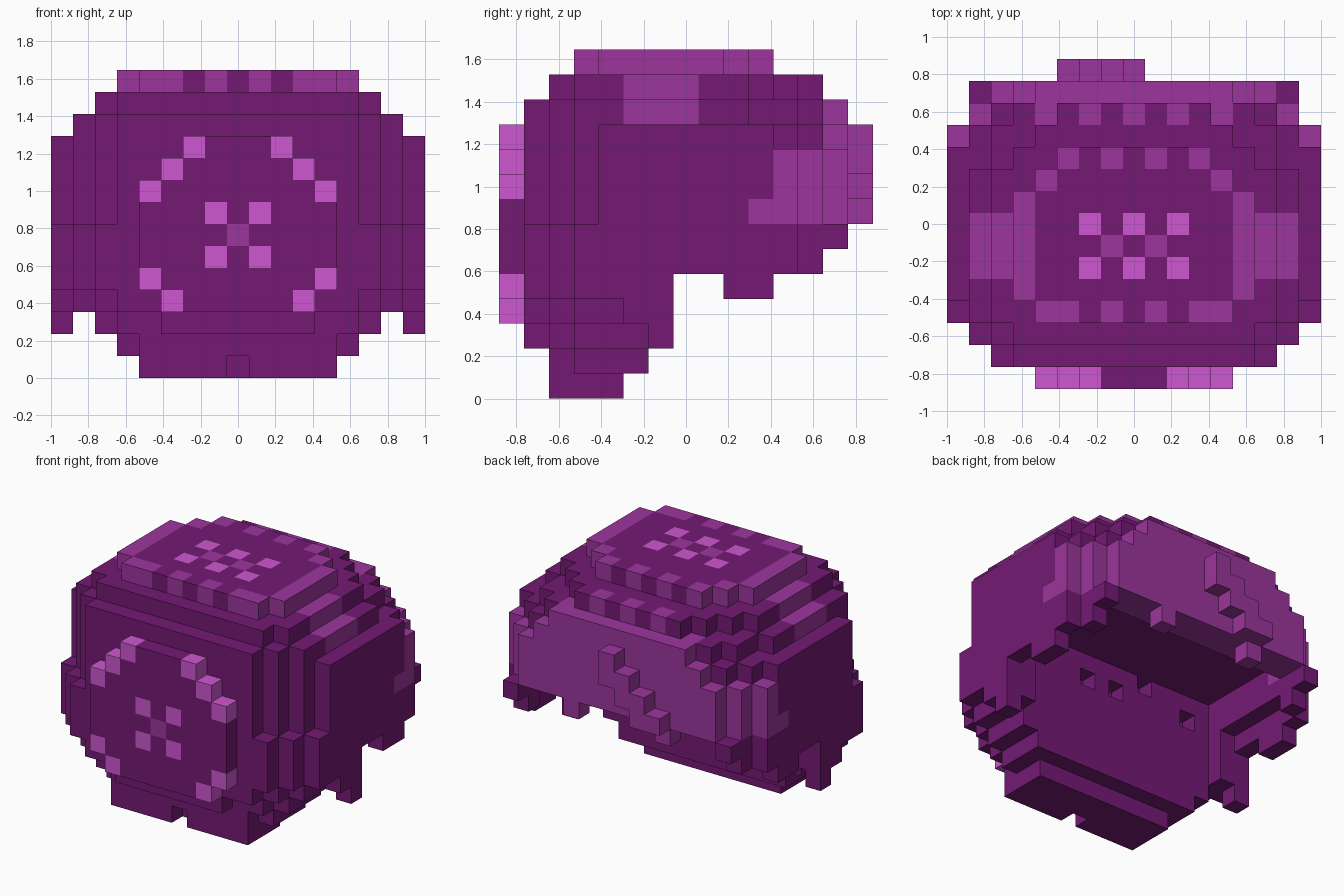
import bpy, bmesh

if "Cube" in bpy.data.objects:
    bpy.data.objects.remove(bpy.data.objects["Cube"])

U = 2 / 17          # block size
DARK, MID, BRIGHT = 0, 1, 2


def material(name, rgb):
    m = bpy.data.materials.new(name)
    m.diffuse_color = (*rgb, 1)
    m.use_nodes = True
    m.node_tree.nodes["Principled BSDF"].inputs["Base Color"].default_value = m.diffuse_color
    return m


MATS = [material("deep_purple", (0.174, 0.010, 0.174)),
        material("mid_purple", (0.335, 0.036, 0.335)),
        material("bright_orchid", (0.61, 0.095, 0.63))]

blocks = {}         # (x, y, z) -> (part, colour); x is counted from the middle


def row(part, z, y0, y1, half, colour=DARK, inner=0):
    """Mirrored rows of blocks, from inner to half on both sides."""
    for y in range(y0, y1 + 1):
        for x in range(-half, half + 1):
            if abs(x) >= inner:
                blocks[x, y, z] = (part, colour)


def paint(test, colour):
    for k, (part, _) in list(blocks.items()):
        if test(abs(k[0]), k[1], k[2]):
            blocks[k] = (part, colour)


# Chin and cheeks: stepped rows (first y, last y, half width) per height
low = [(1, 1, 6), (2, 2, 7), (3, 5, 8)]
chin = {0: [(2, 4, 4)],
        1: [(2, 2, 4), (3, 5, 5)],
        2: [(1, 1, 3), (2, 2, 5), (3, 5, 6)],
        3: [(1, 1, 5), (2, 2, 6), (3, 5, 7)],
        4: low, 5: low, 6: low}
for z, rows in chin.items():
    for r in rows:
        row("chin", z, *r)
del blocks[0, 2, 0]

# Cap: stepped dome
body = [(1, 1, 5), (2, 2, 6), (3, 3, 7), (4, 11, 8), (12, 12, 7), (13, 13, 6)]
cap = {7: body, 8: body, 9: body,
       10: [(1, 1, 5), (2, 2, 6), (3, 3, 7), (4, 10, 8), (11, 11, 7),
            (12, 12, 6), (13, 13, 5)],
       11: [(1, 1, 5), (2, 2, 6), (3, 9, 7), (10, 11, 6), (12, 12, 5), (13, 13, 4)],
       12: [(2, 2, 5), (3, 9, 6), (10, 10, 5), (11, 11, 4), (12, 12, 3)]}
for z, rows in cap.items():
    for r in rows:
        row("cap", z, *r)
# Hollow under the cap
for y in range(6, 12):
    for x in range(-6, 7):
        del blocks[x, y, 7]
# Shallow pits in the inner wall
for x, z in ((2, 6), (0, 6), (-2, 7), (-5, 6)):
    del blocks[x, 5, z]

# Top slab
for r in ((3, 3, 4), (4, 8, 5), (9, 9, 4), (10, 10, 3)):
    row("top_slab", 13, *r)

# Side walls, hanging tips and back teeth
for z in (3, 4, 5, 6):
    row("side_walls", z, 6, 6, 8, inner=7)
row("side_walls", 6, 7, 11, 8, inner=7)
row("side_walls", 5, 7, 11, 8, inner=8)
for z in (5, 6):
    row("side_walls", z, 12, 12, 7, inner=7)
row("side_walls", 6, 13, 13, 7, inner=7)
row("side_walls", 4, 9, 10, 8, inner=8)
row("side_walls", 3, 5, 6, 8, inner=8)
row("side_walls", 2, 6, 6, 8, inner=8)
row("back_teeth", 6, 13, 13, 3, MID, inner=3)

# Front medallion
for z, half in {3: 3, 4: 4, 5: 4, 6: 4, 7: 4, 8: 4, 9: 3, 10: 2}.items():
    row("front_medallion", z, 0, 0, half)

# Colours of the back and sides
paint(lambda x, y, z: 7 <= z <= 11 and y == 13, MID)
paint(lambda x, y, z: 7 <= z <= 9 and y >= 11, MID)
paint(lambda x, y, z: z == 7 and y == 10 and x == 8, MID)
paint(lambda x, y, z: z in (11, 12) and 5 <= y <= 7 and x >= 6, MID)
paint(lambda x, y, z: z in (11, 12) and y == 12 and x % 2 == 0, MID)
# Rim and centre pattern of the top slab
paint(lambda x, y, z: z == 13 and (
    (y in (3, 10) and x in (1, 3, 4)) or (4 <= y <= 8 and x == 5)
    or (y == 9 and x == 4) or (y == 6 and x == 1)), MID)
paint(lambda x, y, z: z == 13 and y in (5, 7) and x in (0, 2), BRIGHT)
# Medallion rim and centre pattern
studs = {(2, 10), (3, 9), (4, 8), (4, 4), (3, 3), (1, 7), (1, 5)}
paint(lambda x, y, z: y == 0 and (x, z) in studs, BRIGHT)
paint(lambda x, y, z: y == 0 and (x, z) == (0, 6), MID)

# Diagonal braid on the back
for x, z in ((0, 10), (0, 9), (-1, 9), (-1, 8), (-2, 8), (-2, 7), (-3, 7)):
    blocks[x, 14, z] = ("back_braid", MID)

# One mesh per part, keeping only the outer faces
SIDES = {(1, 0, 0): [(1, 0, 0), (1, 1, 0), (1, 1, 1), (1, 0, 1)],
         (-1, 0, 0): [(0, 0, 0), (0, 0, 1), (0, 1, 1), (0, 1, 0)],
         (0, 1, 0): [(0, 1, 0), (0, 1, 1), (1, 1, 1), (1, 1, 0)],
         (0, -1, 0): [(0, 0, 0), (1, 0, 0), (1, 0, 1), (0, 0, 1)],
         (0, 0, 1): [(0, 0, 1), (1, 0, 1), (1, 1, 1), (0, 1, 1)],
         (0, 0, -1): [(0, 0, 0), (0, 1, 0), (1, 1, 0), (1, 0, 0)]}

for part in sorted({p for p, _ in blocks.values()}):
    bm = bmesh.new()
    for (x, y, z), (owner, colour) in blocks.items():
        if owner != part:
            continue
        for (dx, dy, dz), corners in SIDES.items():
            if (x + dx, y + dy, z + dz) in blocks:
                continue
            f = bm.faces.new([bm.verts.new(((x + a - 0.5) * U, (y + b - 7.5) * U,
                                            (z + c) * U)) for a, b, c in corners])
            f.material_index = colour
    bmesh.ops.remove_doubles(bm, verts=bm.verts, dist=0.001)
    mesh = bpy.data.meshes.new(part)
    bm.to_mesh(mesh)
    bm.free()
    for m in MATS:
        mesh.materials.append(m)
    bpy.context.collection.objects.link(bpy.data.objects.new(part, mesh))
